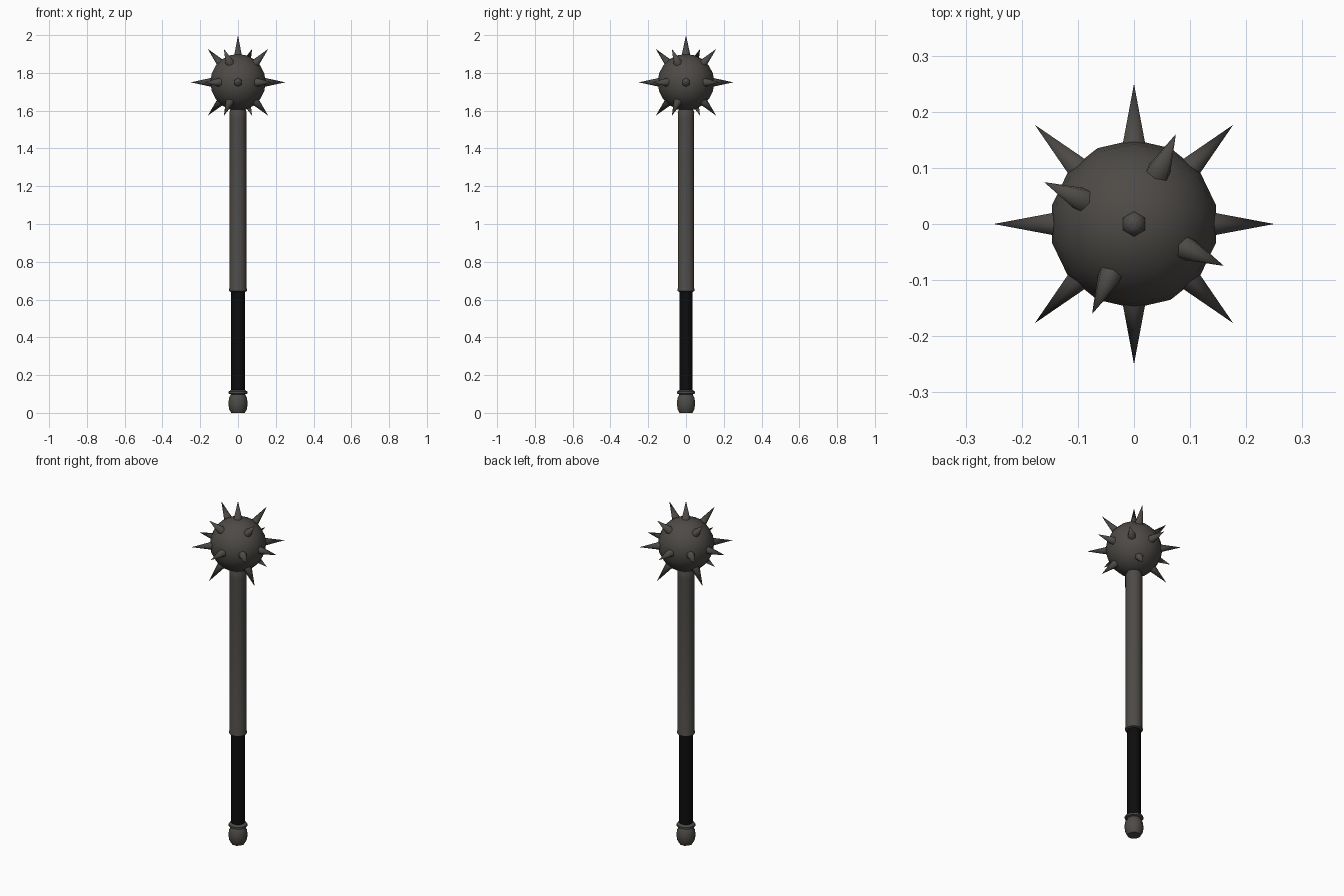
import bpy, math
from mathutils import Vector

if "Cube" in bpy.data.objects:
    bpy.data.objects.remove(bpy.data.objects["Cube"])


def material(name, rgb):
    m = bpy.data.materials.new(name)
    m.diffuse_color = (*rgb, 1)
    m.use_nodes = True
    m.node_tree.nodes["Principled BSDF"].inputs["Base Color"].default_value = m.diffuse_color
    return m


steel = material("dark steel", (0.075, 0.069, 0.062))
leather = material("black leather", (0.004, 0.004, 0.004))


def finish(obj, name, mat, angle=50):
    obj.name = name
    obj.data.materials.append(mat)
    bpy.ops.object.shade_smooth_by_angle(angle=math.radians(angle))
    return obj


def lathe(name, profile, mat, sides=10):
    """Closed solid of revolution from (radius, z) pairs, bottom to top."""
    verts, faces = [], []
    for r, z in profile:
        for i in range(sides):
            a = 2 * math.pi * i / sides
            verts.append((r * math.cos(a), r * math.sin(a), z))
    for k in range(len(profile) - 1):
        for i in range(sides):
            j = (i + 1) % sides
            faces.append((k * sides + i, k * sides + j,
                          (k + 1) * sides + j, (k + 1) * sides + i))
    faces.append(tuple(reversed(range(sides))))
    faces.append(tuple(range(len(verts) - sides, len(verts))))
    mesh = bpy.data.meshes.new(name)
    mesh.from_pydata(verts, [], faces)
    obj = bpy.data.objects.new(name, mesh)
    bpy.context.collection.objects.link(obj)
    bpy.ops.object.select_all(action='DESELECT')
    obj.select_set(True)
    bpy.context.view_layer.objects.active = obj
    return finish(obj, name, mat)


# Handle: rounded pommel with collar, leather grip, metal shaft
lathe("pommel", [(0.036, 0), (0.047, 0.02), (0.051, 0.05), (0.047, 0.08),
                 (0.037, 0.098), (0.05, 0.102), (0.05, 0.113), (0.036, 0.122)], steel)
lathe("grip", [(0.036, 0.118), (0.036, 0.645)], leather)
lathe("shaft", [(0.036, 0.64), (0.048, 0.645), (0.048, 0.652), (0.045, 0.662),
                (0.045, 1.56), (0.046, 1.59), (0.036, 1.615), (0.036, 1.64)], steel)

# Ball head
centre = Vector((0, 0, 1.75))
bpy.ops.mesh.primitive_uv_sphere_add(segments=14, ring_count=10, radius=0.15,
                                     location=centre)
finish(bpy.context.object, "ball_head", steel)


# Spikes: ring of eight, twisted rings of four above and below, one on top
def spike(name, azimuth, elevation, inner=0.125, outer=0.25):
    a, e = math.radians(azimuth), math.radians(elevation)
    d = Vector((math.cos(a) * math.cos(e), math.sin(a) * math.cos(e), math.sin(e)))
    bpy.ops.mesh.primitive_cone_add(
        vertices=6, radius1=0.027, radius2=0, depth=outer - inner,
        location=centre + d * (inner + outer) / 2,
        rotation=d.to_track_quat('Z', 'Y').to_euler())
    finish(bpy.context.object, name, steel, 65)


for i in range(8):
    spike(f"middle_spike_{i}", 45 * i, 0)
for i in range(4):
    spike(f"upper_spike_{i}", 65 + 90 * i, 45)
    spike(f"lower_spike_{i}", 65 + 90 * i, -45)
spike("top_spike", 0, 90)
